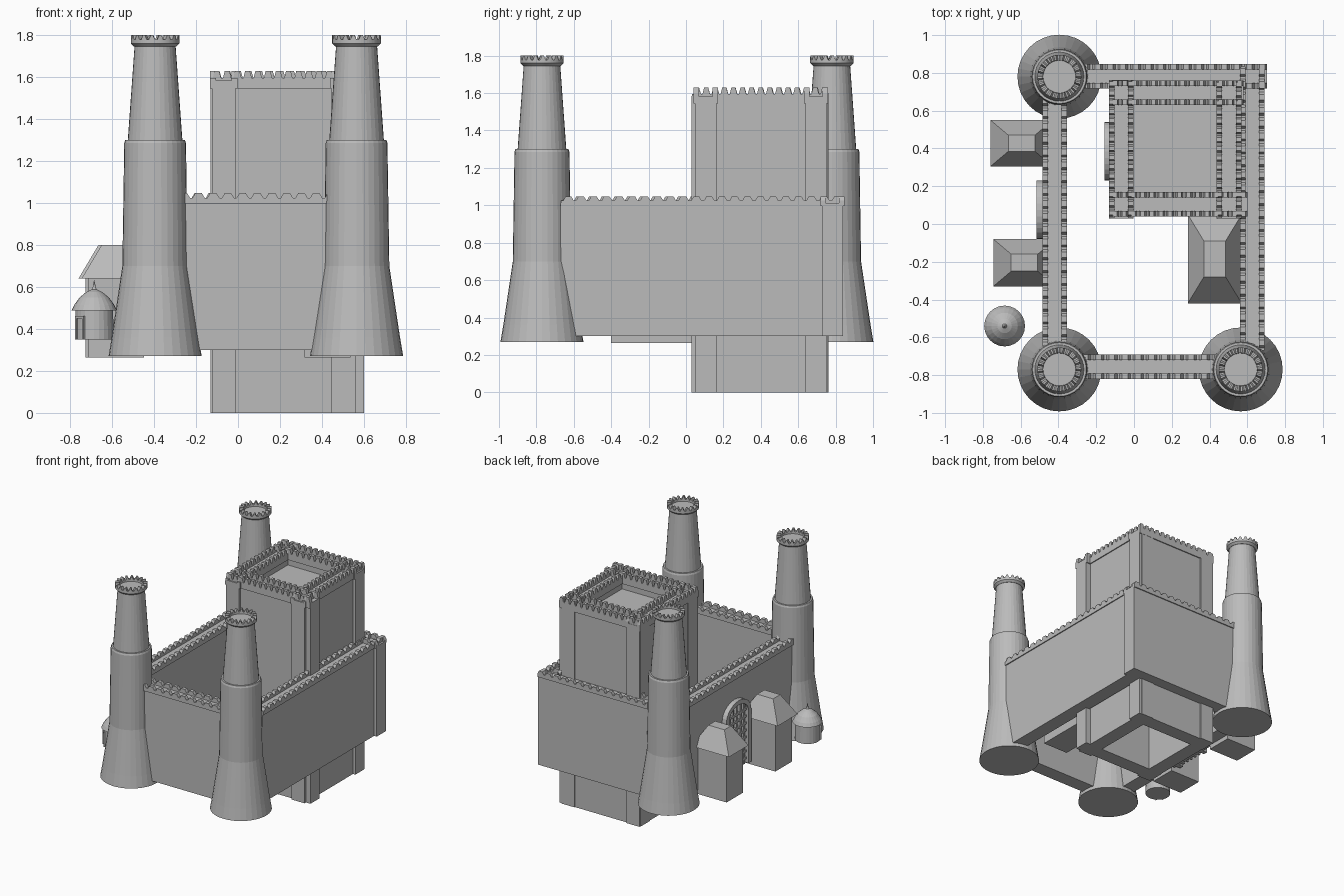
import bpy, bmesh, math
from mathutils import Vector

if "Cube" in bpy.data.objects:
    bpy.data.objects.remove(bpy.data.objects["Cube"])

stone = bpy.data.materials.new("grey_stone")
stone.diffuse_color = (0.5, 0.5, 0.5, 1)
stone.use_nodes = True
stone.node_tree.nodes["Principled BSDF"].inputs["Base Color"].default_value = stone.diffuse_color


def finish(name, bm):
    bmesh.ops.recalc_face_normals(bm, faces=bm.faces)
    me = bpy.data.meshes.new(name)
    bm.to_mesh(me)
    bm.free()
    me.materials.append(stone)
    ob = bpy.data.objects.new(name, me)
    bpy.context.collection.objects.link(ob)
    return ob


def add_box(bm, x0, x1, y0, y1, z0, z1):
    vs = bmesh.ops.create_cube(bm, size=1)["verts"]
    for v in vs:
        v.co = Vector(((x0 + x1) / 2 + v.co.x * (x1 - x0),
                       (y0 + y1) / 2 + v.co.y * (y1 - y0),
                       (z0 + z1) / 2 + v.co.z * (z1 - z0)))


def add_prism(bm, pts, offset):
    """Extrude a closed outline of 3D points by an offset."""
    f = bm.faces.new([bm.verts.new(p) for p in pts])
    r = bmesh.ops.extrude_face_region(bm, geom=[f], use_keep_orig=True)
    for v in r["geom"]:
        if isinstance(v, bmesh.types.BMVert):
            v.co += Vector(offset)


def add_lathe(bm, cx, cy, profile, n):
    rings = [[bm.verts.new((cx + r * math.cos(2 * math.pi * i / n),
                            cy + r * math.sin(2 * math.pi * i / n), z))
              for i in range(n)] for r, z in profile]
    for a, b in zip(rings, rings[1:]):
        for i in range(n):
            j = (i + 1) % n
            bm.faces.new((a[i], a[j], b[j], b[i]))
    bm.faces.new(rings[0])
    bm.faces.new(rings[-1])


# Round towers with toothed crowns
def tower(name, cx, cy):
    bm = bmesh.new()
    add_lathe(bm, cx, cy, [(.222, .27), (.207, .36), (.186, .50), (.156, .70),
                           (.147, 1.285), (.142, 1.30), (.13, 1.30),
                           (.098, 1.745), (.098, 1.765)], 32)
    finish(name, bm)
    bm = bmesh.new()
    n = 18 * 4
    cols = []
    for i in range(n):
        a = 2 * math.pi * i / n
        top = 1.80 if i % 4 < 2 else 1.778
        cols.append([bm.verts.new((cx + r * math.cos(a), cy + r * math.sin(a), z))
                     for r, z in ((.085, 1.745), (.10, 1.745), (.116, 1.76),
                                  (.116, top), (.087, top))])
    for i in range(n):
        a, b = cols[i], cols[(i + 1) % n]
        for k in range(5):
            m = (k + 1) % 5
            bm.faces.new((a[k], b[k], b[m], a[m]))
    finish(name + "_crown", bm)


tower("back_left_tower", -.395, .78)
tower("front_left_tower", -.395, -.77)
tower("front_right_tower", .565, -.77)


# Straight walls with a toothed parapet on both edges
def wall(name, axis, a0, a1, c, z0, z1, pitch, depth, lip):
    def pt(a, b, z):
        return (a, b, z) if axis == "x" else (b, a, z)
    bm = bmesh.new()
    h = .057
    if axis == "x":
        add_box(bm, a0, a1, c - h, c + h, z0, z1 - depth - .012)
    else:
        add_box(bm, c - h, c + h, a0, a1, z0, z1 - depth - .012)
    finish(name, bm)
    bm = bmesh.new()
    n = round((a1 - a0) / pitch)
    p = (a1 - a0) / n
    for side in (-1, 1):
        out = [(a0, z1 - lip)]
        for i in range(n):
            s = a0 + i * p
            out += [(s + p * .02, z1 - depth), (s + p * .2, z1 - depth),
                    (s + p * .38, z1), (s + p * .82, z1)]
        out += [(a1, z1 - depth), (a1, z1 - lip)]
        b0, b1 = sorted((c + side * .036, c + side * .065))
        add_prism(bm, [pt(a, b0, z) for a, z in out],
                  Vector(pt(0, b1 - b0, 0)))
    finish(name + "_parapet", bm)


for nm, ax, a0, a1, c in (("front_curtain_wall", "x", -.30, .47, -.755),
                          ("back_curtain_wall", "x", -.30, .705, .783),
                          ("left_curtain_wall", "y", -.68, .68, -.42),
                          ("right_curtain_wall", "y", -.67, .835, .625)):
    wall(nm, ax, a0, a1, c, .30, 1.047, .068, .022, .05)

for nm, ax, a0, a1, c in (("keep_front_wall", "x", -.13, .60, .105),
                          ("keep_back_wall", "x", -.13, .58, .695),
                          ("keep_left_wall", "y", .03, .762, -.068),
                          ("keep_right_wall", "y", .03, .758, .503)):
    wall(nm, ax, a0, a1, c, 0, 1.63, .05, .035, .085)

# Keep roof, sunk inside its walls
bm = bmesh.new()
add_box(bm, -.03, .46, .14, .66, 1.48, 1.50)
finish("keep_roof", bm)


# Houses with truncated hip roofs
def house(name, x0, x1, y0, y1, ix, iy, eave=.64, top=.80):
    bm = bmesh.new()
    o = .033
    add_box(bm, x0 + o, x1 - o, y0 + o * .6, y1 - o * .6, .265, eave)
    finish(name, bm)
    bm = bmesh.new()
    lo = [bm.verts.new(p) for p in ((x0, y0, eave), (x1, y0, eave),
                                    (x1, y1, eave), (x0, y1, eave))]
    hi = [bm.verts.new(p) for p in ((x0 + ix, y0 + iy, top), (x1 - ix, y0 + iy, top),
                                    (x1 - ix, y1 - iy, top), (x0 + ix, y1 - iy, top))]
    bm.faces.new(lo)
    bm.faces.new(hi)
    for i in range(4):
        j = (i + 1) % 4
        bm.faces.new((lo[i], lo[j], hi[j], hi[i]))
    finish(name + "_roof", bm)


house("outer_house_north", -.76, -.43, .305, .55, .095, .08)
house("outer_house_south", -.745, -.415, -.33, -.08, .095, .08)
house("courtyard_house", .285, .57, -.42, .05, .085, .14)


# Arched gates with a grating
def gate(name, x_wall, x_out, cy, z0=.30, spring=.72, rise=.12, w=.155):
    def arc(hw, r):
        return [(cy + hw * math.cos(math.pi * i / 14), spring + r * math.sin(math.pi * i / 14))
                for i in range(15)]
    bm = bmesh.new()
    outer = [(cy + w, z0)] + arc(w, rise) + [(cy - w, z0)]
    wi = w - .035
    inner = [(cy + wi, z0)] + arc(wi, rise - .035) + [(cy - wi, z0)]
    for i in range(len(outer) - 1):
        q = (outer[i], outer[i + 1], inner[i + 1], inner[i])
        add_prism(bm, [(x_wall, y, z) for y, z in q], (x_out - x_wall, 0, 0))
    bmesh.ops.remove_doubles(bm, verts=bm.verts, dist=1e-5)
    finish(name + "_arch", bm)
    bm = bmesh.new()
    xa, xb = x_wall + (x_out - x_wall) * .6, x_wall
    for i in range(-2, 3):
        y = cy + i * .045
        top = spring + (rise - .03) * math.sqrt(1 - (i * .045 / wi) ** 2)
        add_box(bm, xa, xb, y - .008, y + .008, z0, top)
    for i in range(8):
        z = z0 + .04 + i * .055
        add_box(bm, xa, xb, cy - wi, cy + wi, z - .008, z + .008)
    finish(name + "_grating", bm)


gate("outer_gate", -.476, -.515, .075)
gate("keep_gate", -.124, -.155, .385)

# Round hut with a pointed dome and doorway
hx, hy = -.685, -.54
bm = bmesh.new()
add_lathe(bm, hx, hy, [(.092, .35), (.09, .49)], 24)
finish("hut_body", bm)
bm = bmesh.new()
add_lathe(bm, hx, hy, [(.108, .488), (.095, .515), (.07, .55), (.038, .576),
                       (.012, .588), (.007, .60), (.001, .632)], 24)
finish("hut_roof", bm)
bm = bmesh.new()
for y0, y1, z0, z1 in ((-.03, -.02, .35, .46), (.02, .03, .35, .46), (-.03, .03, .45, .462)):
    add_box(bm, .075, .097, y0, y1, z0, z1)
door = finish("hut_door_frame", bm)
door.location = (hx, hy, 0)
door.rotation_euler = (0, 0, math.radians(222))
